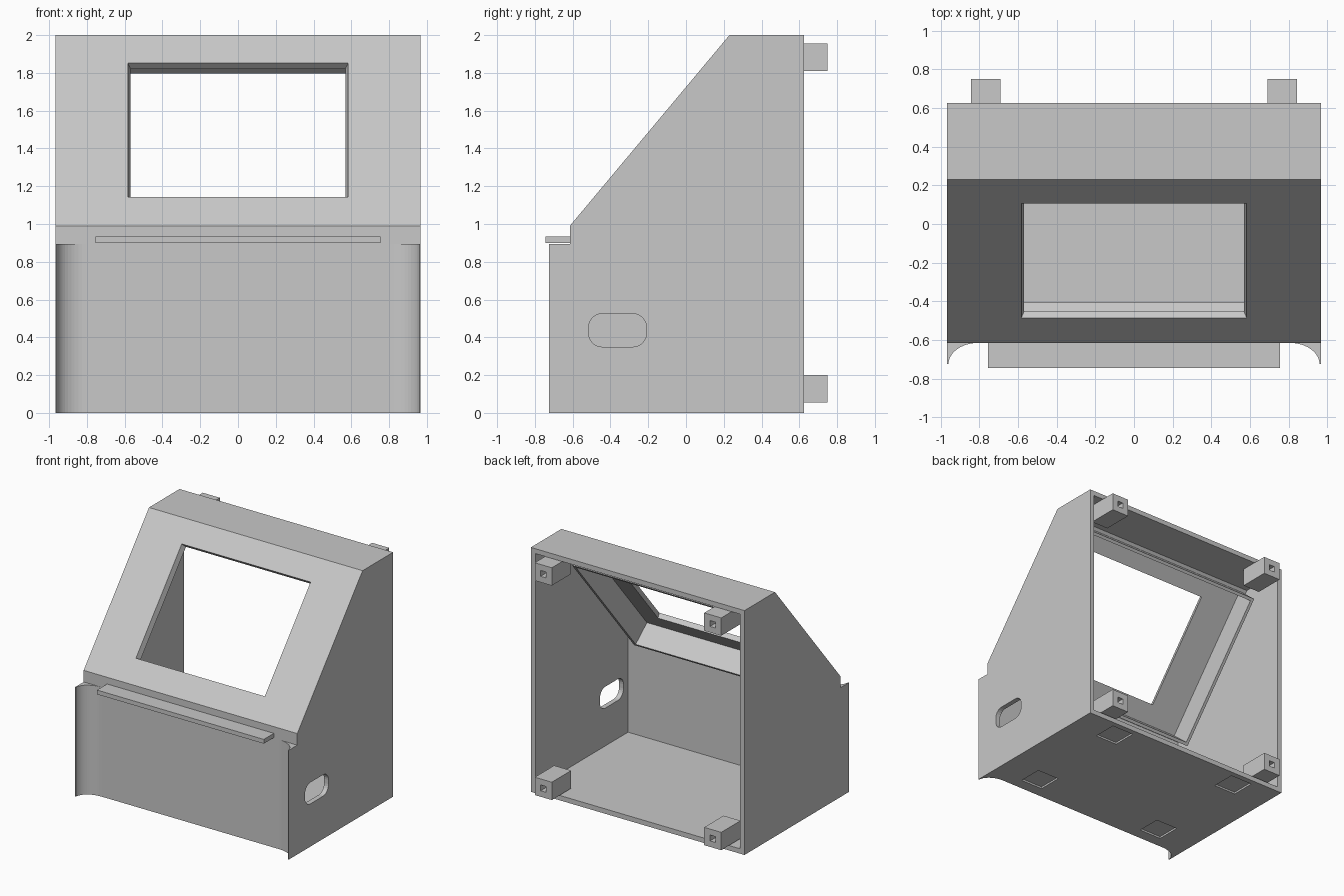
import bpy, bmesh, math
from mathutils import Vector, Matrix

if "Cube" in bpy.data.objects:
    bpy.data.objects.remove(bpy.data.objects["Cube"])

grey = bpy.data.materials.new("light_grey")
grey.diffuse_color = (0.58, 0.58, 0.58, 1)
grey.use_nodes = True
grey.node_tree.nodes["Principled BSDF"].inputs["Base Color"].default_value = grey.diffuse_color

HALF_W = 0.967
# Frame of the sloped face: x, up the slope, inward from the slope
corner = Vector((0, -0.615, 0.99))
up = (Vector((0, 0.23, 2.0)) - corner).normalized()
inward = Vector((0, up.z, -up.y))
SLOPE = lambda p: corner + Vector((p[0], 0, 0)) + up * p[1] + inward * p[2]


def finish(name, bm):
    bmesh.ops.recalc_face_normals(bm, faces=bm.faces)
    mesh = bpy.data.meshes.new(name)
    bm.to_mesh(mesh)
    bm.free()
    mesh.materials.append(grey)
    obj = bpy.data.objects.new(name, mesh)
    bpy.context.collection.objects.link(obj)
    return obj


def loft(name, ring_a, ring_b):
    """Closed solid between two matching outlines."""
    bm = bmesh.new()
    a = [bm.verts.new(p) for p in ring_a]
    b = [bm.verts.new(p) for p in ring_b]
    bm.faces.new(a)
    bm.faces.new(b)
    for i in range(len(a)):
        j = (i + 1) % len(a)
        bm.faces.new((a[i], a[j], b[j], b[i]))
    return finish(name, bm)


def prism_x(name, yz, x0, x1):
    return loft(name, [(x0, y, z) for y, z in yz], [(x1, y, z) for y, z in yz])


def prism_z(name, xy, z0, z1):
    return loft(name, [(x, y, z0) for x, y in xy], [(x, y, z1) for x, y in xy])


def rect(x0, x1, y0, y1):
    return [(x0, y0), (x1, y0), (x1, y1), (x0, y1)]


def box(name, x0, x1, y0, y1, z0, z1):
    return prism_z(name, rect(x0, x1, y0, y1), z0, z1)


def slope_block(name, rect_a, d0, rect_b, d1):
    return loft(name, [SLOPE((x, s, d0)) for x, s in rect_a],
                [SLOPE((x, s, d1)) for x, s in rect_b])


def cut(obj, *cutters):
    for c in cutters:
        c.hide_render = True
        c.hide_set(True)
        m = obj.modifiers.new("cut_" + c.name, 'BOOLEAN')
        m.operation = 'DIFFERENCE'
        m.solver = 'EXACT'
        m.object = c
    # Apply the cuts and drop the cutters
    bpy.context.view_layer.update()
    dg = bpy.context.evaluated_depsgraph_get()
    mesh = bpy.data.meshes.new_from_object(obj.evaluated_get(dg))
    obj.modifiers.clear()
    obj.data = mesh
    for c in cutters:
        bpy.data.objects.remove(c)


# Main housing, hollow and open at the back
shell = prism_x("housing", [(-0.615, 0), (-0.615, 0.99), (0.23, 2), (0.625, 2), (0.625, 0)],
                -HALF_W, HALF_W)
cavity = prism_x("cavity", [(-0.575, 0.04), (-0.575, 0.968), (0.256, 1.96), (0.8, 1.96), (0.8, 0.04)],
                 -HALF_W + 0.04, HALF_W - 0.04)

# Screen opening, narrowing slightly inward
window = slope_block("window", rect(-0.59, 0.59, 0.198, 1.125), -0.02,
                     rect(-0.56, 0.56, 0.205, 1.118), 0.07)

# Rounded cable slot in the right wall
slot_pts = []
R = 0.07
for cy, cz, a0 in ((-0.28, 0.455, 0), (-0.445, 0.455, 90), (-0.445, 0.42, 180), (-0.28, 0.42, 270)):
    for k in range(7):
        a = math.radians(a0 + 15 * k)
        slot_pts.append((cy + R * math.cos(a), cz + R * math.sin(a)))
slot = prism_x("slot", slot_pts, 0.85, 1.05)

# Shallow square foot recesses under the floor
feet = [box("foot_recess", x - 0.1, x + 0.1, y - 0.1, y + 0.1, -0.05, 0.015)
        for x in (-0.6, 0.6) for y in (-0.42, 0.48)]
cut(shell, cavity, window, slot, *feet)

# Rim behind the sloped face that holds the screen
rim = slope_block("screen_rim", rect(-0.895, 0.765, 0.02, 1.275), 0.04,
                  rect(-0.895, 0.765, 0.02, 1.275), 0.235)
pocket = slope_block("pocket", rect(-0.87, 0.74, 0.045, 1.25), -0.02,
                     rect(-0.87, 0.74, 0.045, 1.25), 0.3)
cut(rim, pocket)

# Concave flared fins on the front corners
for side, label in ((-1, "left"), (1, "right")):
    pts = [(HALF_W, -0.61), (HALF_W, -0.725)]
    for k in range(13):
        a = math.radians(7.5 * k)
        pts.append((0.805 + 0.155 * math.cos(a), -0.725 + 0.11 * math.sin(a)))
    pts.append((0.805, -0.61))
    prism_z("front_fin_" + label, [(side * x, y) for x, y in pts], 0, 0.895)

# Narrow shelf under the screen
box("front_shelf", -0.755, 0.755, -0.745, -0.61, 0.9, 0.935)

# Four mounting posts with square holes
for x in (-0.767, 0.767):
    for z in (0.127, 1.882):
        post = box("mounting_post", x - 0.077, x + 0.077, 0.5, 0.75, z - 0.073, z + 0.073)
        hole = box("post_hole", x - 0.024, x + 0.024, 0.6, 0.8, z - 0.024, z + 0.024)
        cut(post, hole)
